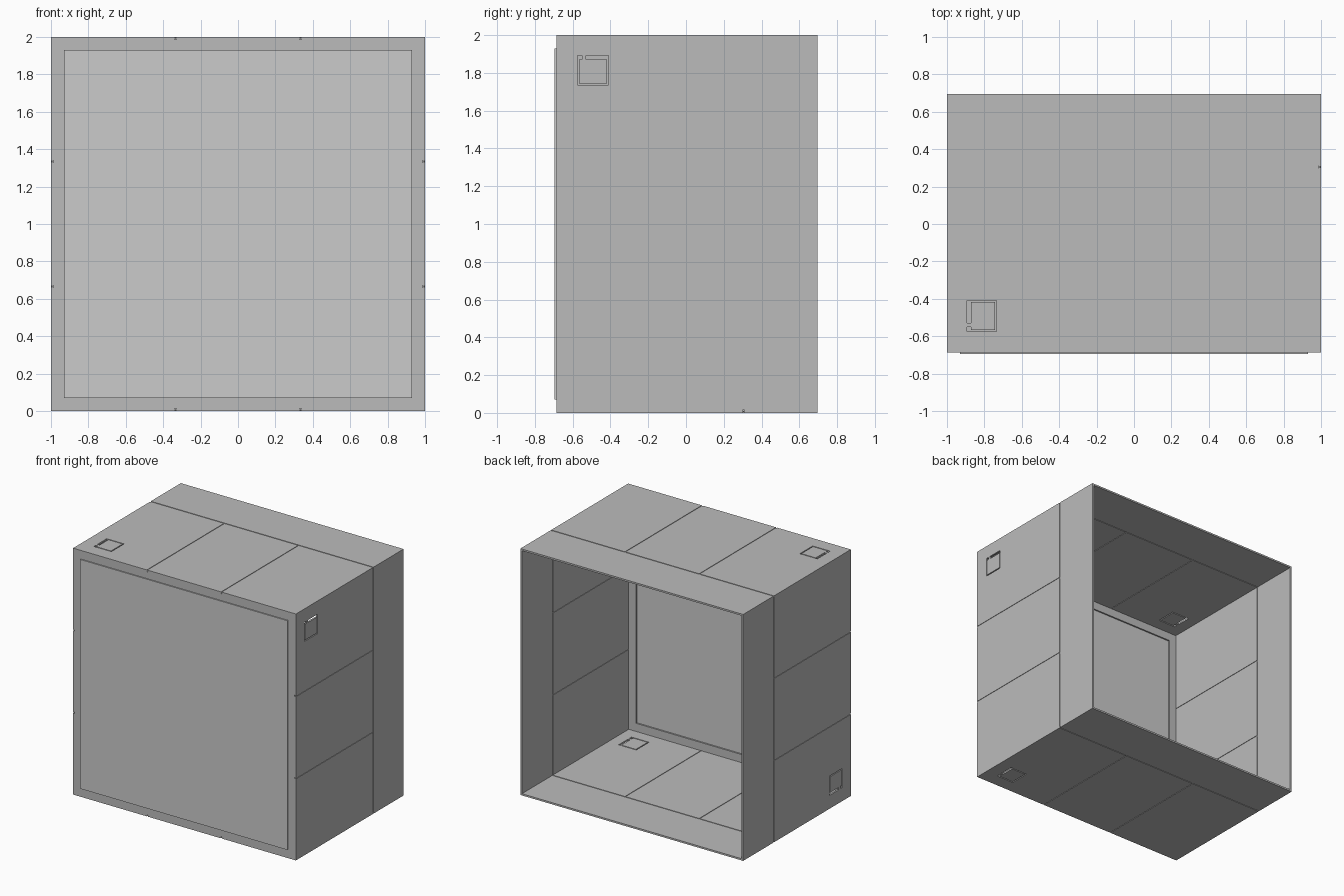
import bpy, bmesh, math
from mathutils import Vector

if "Cube" in bpy.data.objects:
    bpy.data.objects.remove(bpy.data.objects["Cube"])

T = 0.014                      # wall thickness
Y0, Y1 = -0.686, 0.695         # front and back of the shell
SEAM_Y = 0.305


def box(name, lo, hi, mat=None):
    lo, hi = Vector(lo), Vector(hi)
    me = bpy.data.meshes.new(name)
    bm = bmesh.new()
    bmesh.ops.create_cube(bm, size=1)
    for v in bm.verts:
        v.co = Vector([(lo[i] + hi[i]) / 2 + v.co[i] * (hi[i] - lo[i]) for i in range(3)])
    bm.to_mesh(me)
    bm.free()
    ob = bpy.data.objects.new(name, me)
    bpy.context.collection.objects.link(ob)
    if mat:
        me.materials.append(mat)
    return ob


def cut(ob, lo, hi):
    cutter = box("cutter", lo, hi)
    cutter.hide_render = True
    mod = ob.modifiers.new("cut", 'BOOLEAN')
    mod.operation = 'DIFFERENCE'
    mod.solver = 'EXACT'
    mod.object = cutter
    bpy.context.view_layer.objects.active = ob
    bpy.ops.object.modifier_apply(modifier=mod.name)
    bpy.data.objects.remove(cutter)


dark = bpy.data.materials.new("shell_grey")
dark.diffuse_color = (0.5, 0.5, 0.5, 1)
dark.use_nodes = True
dark.node_tree.nodes["Principled BSDF"].inputs["Base Color"].default_value = dark.diffuse_color

# One wall, built as the right side around the box centre
wall = box("right_wall", (1 - T, Y0, -1 + T), (1, Y1, 1), dark)

# Shallow seams on both faces: one across, two running to the front
G, D = 0.005, 0.004
for xa, xb in ((1 - D, 1.1), (0.9, 1 - T + D)):
    cut(wall, (xa, SEAM_Y - G, -1.1), (xb, SEAM_Y + G, 1.1))
    for z in (-1 / 3, 1 / 3):
        cut(wall, (xa, -0.8, z - G), (xb, SEAM_Y, z + G))

# Square hatch outline: narrow slots plus a wide broken slot on one edge
slots = [(-0.575, -0.567, 0.735, 0.880), (-0.418, -0.410, 0.735, 0.880),
         (-0.575, -0.410, 0.735, 0.743),
         (-0.575, -0.550, 0.872, 0.892), (-0.530, -0.410, 0.872, 0.892)]
for ya, yb, za, zb in slots:
    cut(wall, (0.9, ya, za), (1.1, yb, zb))

# Four walls, overlapping like a pinwheel around the depth axis
wall.location.z = 1
for i, name in enumerate(("top_wall", "left_wall", "bottom_wall"), 1):
    ob = bpy.data.objects.new(name, wall.data)
    bpy.context.collection.objects.link(ob)
    ob.location.z = 1
    ob.rotation_euler.y = -i * math.pi / 2

# Front frame between the walls, with its opening
frame = box("front_frame", (-1 + T, Y0, T), (1 - T, Y0 + 0.012, 2 - T), dark)
cut(frame, (-0.92, -0.8, 0.08), (0.92, -0.6, 1.92))

# Lighter panel laid over the opening
box("front_panel", (-0.93, -0.695, 0.07), (0.93, Y0, 1.93))
